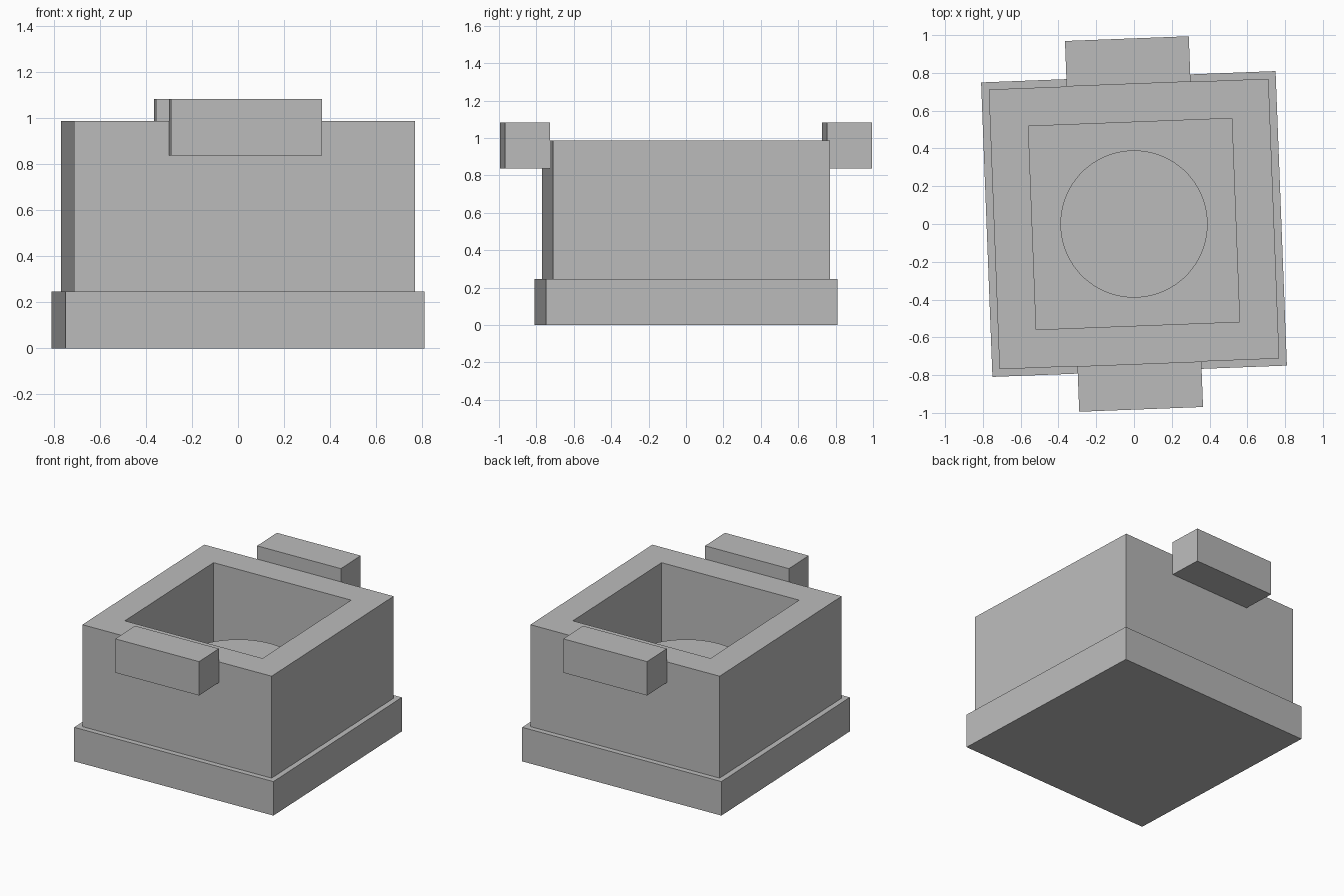
import bpy, bmesh, math
from mathutils import Matrix

if "Cube" in bpy.data.objects:
    bpy.data.objects.remove(bpy.data.objects["Cube"], do_unlink=True)

# One plain grey for the whole model
grey = bpy.data.materials.new("plain_grey")
grey.use_nodes = True
colour = (0.5, 0.5, 0.5, 1)
grey.diffuse_color = colour
grey.node_tree.nodes["Principled BSDF"].inputs["Base Color"].default_value = colour

TURN = math.radians(2.2)      # the whole model is turned slightly about z
BASE_TOP, BODY_TOP = 0.247, 0.987
BODY_HALF, PIT_HALF = 0.741, 0.455


def finish(name, bm):
    bm.transform(Matrix.Rotation(TURN, 4, "Z"))
    mesh = bpy.data.meshes.new(name)
    bm.to_mesh(mesh)
    bm.free()
    mesh.materials.append(grey)
    obj = bpy.data.objects.new(name, mesh)
    bpy.context.collection.objects.link(obj)
    return obj


def box(x0, x1, y0, y1, z0, z1):
    bm = bmesh.new()
    place = Matrix.Translation(((x0 + x1) / 2, (y0 + y1) / 2, (z0 + z1) / 2))
    size = Matrix.Diagonal((x1 - x0, y1 - y0, z1 - z0, 1))
    bmesh.ops.create_cube(bm, size=1, matrix=place @ size)
    return bm


# Base plinth, whose top is also the floor of the pit
finish("base", box(-0.78, 0.78, -0.78, 0.78, 0, BASE_TOP))

# Body: a block with a square shaft sunk through it
body = box(-BODY_HALF, BODY_HALF, -BODY_HALF, BODY_HALF, BASE_TOP, BODY_TOP)
body.normal_update()
top = next(f for f in body.faces if f.normal.z > 0.9)
bottom = next(f for f in body.faces if f.normal.z < -0.9)
bmesh.ops.inset_region(body, faces=[top], thickness=BODY_HALF - PIT_HALF)
pit = bmesh.ops.extrude_discrete_faces(body, faces=[top])["faces"]
bmesh.ops.translate(body, verts=pit[0].verts, vec=(0, 0, BASE_TOP - BODY_TOP))
bmesh.ops.delete(body, geom=[bottom] + pit, context="FACES_ONLY")
finish("body", body)

# Round pedestal standing in the pit
pedestal_top = 0.595
disc = bmesh.new()
bmesh.ops.create_cone(
    disc, cap_ends=True, segments=64, radius1=0.39, radius2=0.39,
    depth=pedestal_top - BASE_TOP,
    matrix=Matrix.Translation((0, 0, (pedestal_top + BASE_TOP) / 2)))
pedestal = finish("pedestal", disc)
bpy.ops.object.select_all(action="DESELECT")
pedestal.select_set(True)
bpy.context.view_layer.objects.active = pedestal
bpy.ops.object.shade_smooth_by_angle()

# Matching lugs on the front and back walls
for name, side in (("front_lug", -1), ("back_lug", 1)):
    near, far = sorted((side * BODY_HALF, side * 0.982))
    finish(name, box(-0.328, 0.328, near, far, 0.837, 1.083))
